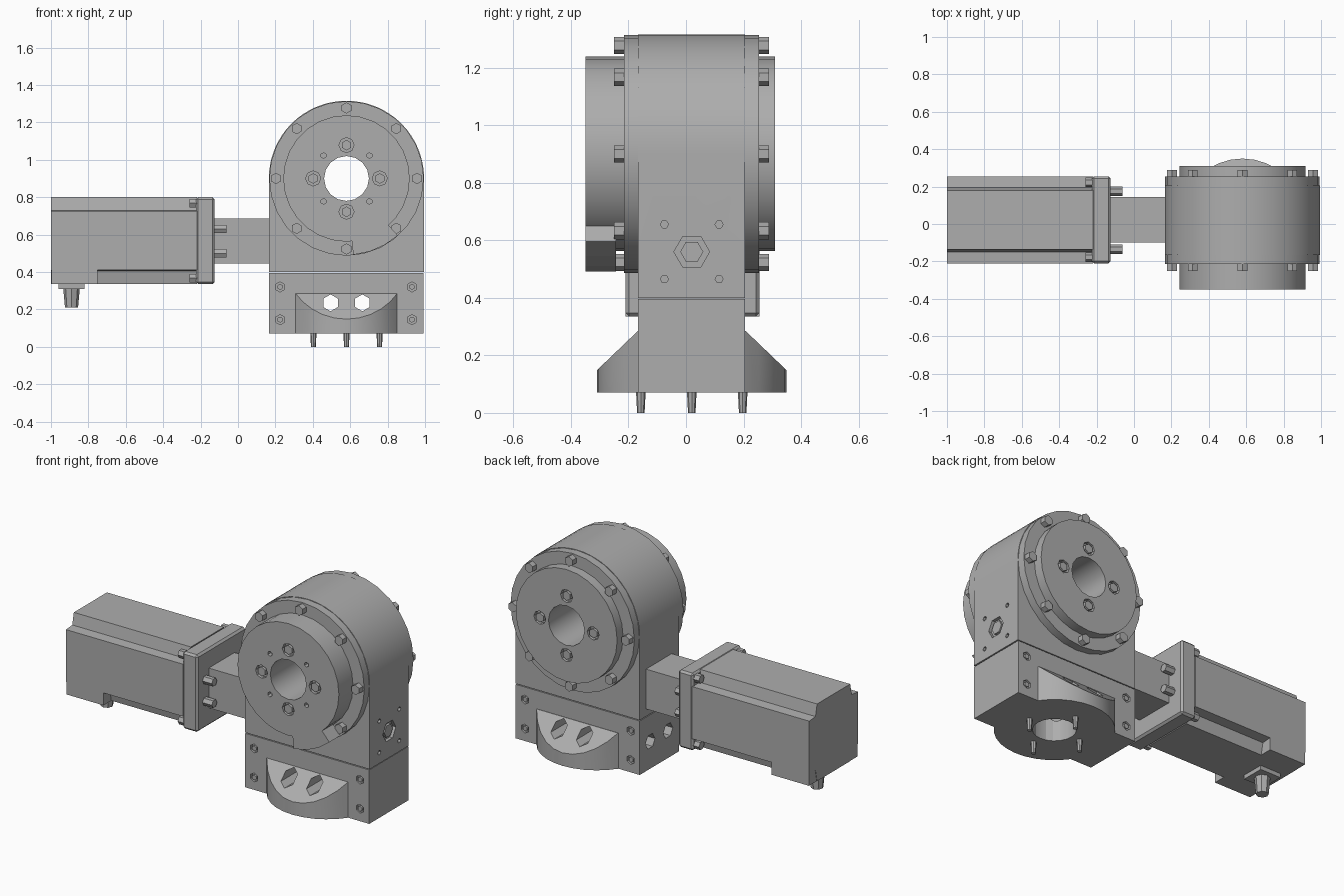
import bpy, bmesh
from math import cos, sin, pi, radians, sqrt
from mathutils import Matrix, Vector

if "Cube" in bpy.data.objects:
    bpy.data.objects.remove(bpy.data.objects["Cube"], do_unlink=True)


def material(name, value):
    m = bpy.data.materials.new(name)
    m.use_nodes = True
    color = (value, value, value, 1)
    m.diffuse_color = color
    m.node_tree.nodes["Principled BSDF"].inputs["Base Color"].default_value = color
    return m


grey = material("machined grey", 0.42)
TURN = {"x": Matrix.Rotation(pi / 2, 4, "Y"), "y": Matrix.Rotation(pi / 2, 4, "X"), "z": Matrix()}
CX, CY, CZ = 0.58, 0.02, 0.9     # shaft centre


def finish(name, bm, smooth=False):
    bmesh.ops.recalc_face_normals(bm, faces=bm.faces)
    mesh = bpy.data.meshes.new(name)
    bm.to_mesh(mesh)
    bm.free()
    mesh.materials.append(grey)
    ob = bpy.data.objects.new(name, mesh)
    bpy.context.collection.objects.link(ob)
    if smooth:
        shade(ob)
    return ob


def shade(ob):
    bpy.ops.object.select_all(action="DESELECT")
    ob.select_set(True)
    bpy.context.view_layer.objects.active = ob
    bpy.ops.object.shade_smooth_by_angle(angle=radians(30))


def cyl(name, axis, center, r, length, sides=32, smooth=False, r2=None):
    bm = bmesh.new()
    bmesh.ops.create_cone(bm, cap_ends=True, segments=sides, radius1=r, radius2=r2 or r, depth=length,
                          matrix=Matrix.Translation(center) @ TURN[axis])
    return finish(name, bm, smooth)


def box(name, lo, hi):
    lo, hi = Vector(lo), Vector(hi)
    bm = bmesh.new()
    bmesh.ops.create_cube(bm, size=1, matrix=Matrix.Translation((lo + hi) / 2) @ Matrix.Diagonal((*(hi - lo), 1)))
    return finish(name, bm)


def prism(name, points, offset, smooth=False):
    bm = bmesh.new()
    face = bm.faces.new([bm.verts.new(p) for p in points])
    new = bmesh.ops.extrude_face_region(bm, geom=[face])["geom"]
    bmesh.ops.translate(bm, vec=offset, verts=[v for v in new if isinstance(v, bmesh.types.BMVert)])
    return finish(name, bm, smooth)


def boolean(ob, tools, op="DIFFERENCE"):
    bpy.context.view_layer.objects.active = ob
    for tool in tools:
        mod = ob.modifiers.new("cut", "BOOLEAN")
        mod.operation, mod.object, mod.solver = op, tool, "EXACT"
        bpy.ops.object.modifier_apply(modifier=mod.name)
        bpy.data.objects.remove(tool, do_unlink=True)
    shade(ob)


def ring_points(count, r, start=0):
    return [(CX + r * cos(start + 2 * pi * i / count), CZ + r * sin(start + 2 * pi * i / count))
            for i in range(count)]


def bore():
    return cyl("cutter", "y", (CX, 0, CZ), 0.12, 2, 16)


# Arched gearbox housing
R = 0.415
arch = [(CX + R * cos(pi * i / 32), -0.167, CZ + R * sin(pi * i / 32)) for i in range(33)]
housing = prism("gearbox_housing", arch + [(CX - R, -0.167, 0.4), (CX + R, -0.167, 0.4)], (0, 0.372, 0))
boolean(housing, [bore(), cyl("cutter", "x", (CX + R, CY, 0.56), 0.062, 0.04, 6)]
        + [cyl("cutter", "x", (CX + R, CY + a * 0.095, 0.56 + b * 0.095), 0.014, 0.04, 6)
           for a in (-1, 1) for b in (-1, 1)])
cyl("side_plug", "x", (CX + R - 0.015, CY, 0.56), 0.04, 0.02, 6)

# Cover rings, rotating faces and their bolts, both sides
for side, s, y_ring, y_face in (("front", -1, (-0.215, -0.167), (-0.35, -0.215)),
                                ("back", 1, (0.205, 0.253), (0.253, 0.31))):
    for part, (y0, y1), r in (("cover_ring", y_ring, 0.413), ("output_face", y_face, 0.338)):
        disc = cyl(f"{side}_{part}", "y", (CX, (y0 + y1) / 2, CZ), r, y1 - y0, 28)
        cutters = [bore()]
        tip = y_face[0] if s < 0 else y_face[1]
        if part == "output_face":
            cutters += [cyl("cutter", "y", (CX + a * 0.178, tip, CZ + b * 0.178), 0.04, 0.05, 8)
                        for a, b in ((1, 0), (-1, 0), (0, 1), (0, -1))]
            if s < 0:
                cutters += [cyl("cutter", "y", (x, tip, z), 0.015, 0.05, 6)
                            for x, z in ring_points(4, 0.173, pi / 4)]
        boolean(disc, cutters)
    for x, z in ring_points(8, 0.377):
        y = y_ring[0] - 0.017 if s < 0 else y_ring[1] + 0.017
        cyl(f"{side}_cover_bolt", "y", (x, y, z), 0.03, 0.036, 6)
    for x, z in ring_points(4, 0.178):
        cyl(f"{side}_face_bolt", "y", (x, tip - s * 0.012, z), 0.028, 0.024, 6)

# Stop block under the front face
arc = [radians(a) for a in (-85, -72, -60, -48)]
stop = [(CX + 0.41 * cos(a), -0.35, CZ + 0.41 * sin(a)) for a in arc]
stop += [(CX + 0.31 * cos(a), -0.35, CZ + 0.31 * sin(a)) for a in reversed(arc)]
prism("stop_block", stop, (0, 0.107, 0))

# Base: block joined with a round foot whose shoulders slope
base = box("base", (CX - R, -0.167, 0.07), (CX + R - 0.003, 0.205, 0.395))
foot = cyl("round_foot", "z", (CX, CY, 0.17), 0.33, 0.2, 32)
foot.data.transform(Matrix.Translation((0, 0, 0.02)))
foot.data.transform(Matrix.Translation((0, 0, 0.07)) @ Matrix.Diagonal((1, 1, 1.15, 1)) @ Matrix.Translation((0, 0, -0.09)))
slope = [(0, -0.36, 0.0), (0, -0.36, 0.1), (0, -0.167, 0.285), (0, 0.207, 0.285), (0, 0.4, 0.1), (0, 0.4, 0.0)]
boolean(foot, [prism("cutter", slope, (1.2, 0, 0))], "INTERSECT")
boolean(base, [foot], "UNION")
cuts = [cyl("cutter", "z", (CX, CY, 0.1), 0.12, 0.36, 20)]
cuts += [cyl("cutter", "y", (CX + a * 0.085, 0, 0.235), 0.045, 2, 6) for a in (-1, 1)]
cuts += [cyl("cutter", "x", (CX - R, CY + a * 0.085, 0.235), 0.045, 0.3, 6) for a in (-1, 1)]
screws = [(x, y, z) for x in (0.225, 0.93) for y in (-0.167, 0.205) for z in (0.145, 0.32)]
cuts += [cyl("cutter", "y", p, 0.027, 0.03, 6) for p in screws]
boolean(base, cuts)
for x, y, z in screws:
    cyl("base_screw", "y", (x, y * 0.96, z), 0.016, 0.014, 6)
for a, b in ((1, 0), (-1, 0), (0, 1), (0, -1)):
    cyl("foot_pin", "z", (CX + a * 0.177, CY + b * 0.177, 0.04), 0.013, 0.08, 8, r2=0.017)

# Neck between gearbox and motor
box("input_neck", (-0.13, -0.1, 0.445), (0.17, 0.145, 0.685))
for s in (-1, 1):
    for t in (-1, 1):
        cyl("neck_bolt", "x", (-0.095, CY + s * 0.155, 0.565 + t * 0.065), 0.025, 0.065, 6)

# Motor flange with corner bolts
Y0, Y1, Z0, Z1 = -0.21, 0.255, 0.335, 0.8
flange = box("motor_flange", (-0.225, Y0, Z0), (-0.125, Y1, Z1))
mod = flange.modifiers.new("rounding", "BEVEL")
mod.width, mod.segments = 0.012, 1
MY, MZ, H = (Y0 + Y1) / 2, (Z0 + Z1) / 2, (Y1 - Y0) / 2
for s in (-1, 1):
    for t in (-1, 1):
        cyl("corner_bolt", "x", (-0.24, MY + s * 0.2, MZ + t * 0.2), 0.026, 0.04, 6)

# Motor body: square section with notched corners
N = 0.075
corner = [(H, H - N), (H - N + 0.015, H - N + 0.005), (H - N, H)]
section = [(y, z) for y, z in corner]
section += [(-y, z) for y, z in reversed(corner)]
section += [(-y, -z) for y, z in corner]
section += [(y, -z) for y, z in reversed(corner)]
prism("motor_body", [(-1, MY + y, MZ + z) for y, z in section], (0.78, 0, 0))
for y in (Y0, Y1 - N):
    box("motor_lower_end", (-0.998, y, Z0), (-0.75, y + N, Z0 + N + 0.004))

# Cable connector under the motor
box("connector_plate", (-0.96, MY - 0.07, 0.31), (-0.82, MY + 0.07, 0.34))
cyl("connector_plug", "z", (-0.89, MY, 0.265), 0.035, 0.11, 8, r2=0.045)
